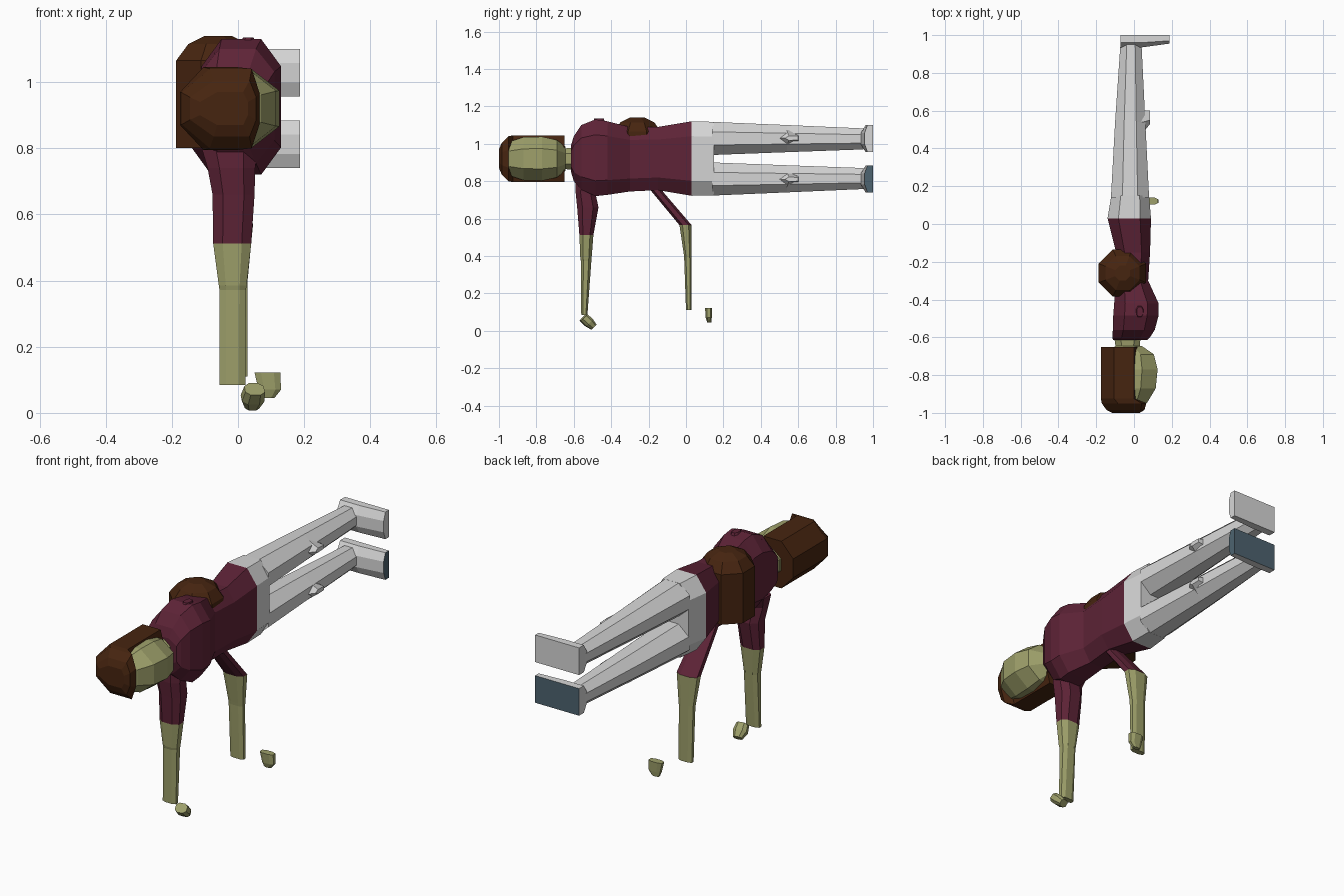
import bpy, bmesh
from mathutils import Vector


def mat(name, r, g, b):
    m = bpy.data.materials.new(name)
    m.diffuse_color = (r, g, b, 1)
    return m


SHIRT = mat("burgundy", 0.112, 0.017, 0.038)
HAIR = mat("dark brown", 0.062, 0.018, 0.005)
SKIN = mat("olive skin", 0.34, 0.35, 0.145)
GREY = mat("light grey", 0.68, 0.68, 0.68)
BLUE = mat("slate blue", 0.075, 0.125, 0.16)
MID = 0.92  # height of the body's plane of symmetry


def loft(name, axis, rings, mats, ca=(0.25, 0.25), cb=0.25, rule=None):
    """Eight-sided tube. Ring: (t, a0, a1, b0, b1), with (a, b) = (x, z) along y
    or (x, y) along z. ca and cb are the corner cuts as parts of the width."""
    bm = bmesh.new()
    loops = []
    for t, a0, a1, b0, b1 in rings:
        p, q, h = (a1 - a0) * ca[0], (a1 - a0) * ca[1], (b1 - b0) * cb
        outline = [(a0 + p, b0), (a1 - q, b0), (a1, b0 + h), (a1, b1 - h),
                   (a1 - q, b1), (a0 + p, b1), (a0, b1 - h), (a0, b0 + h)]
        loops.append([bm.verts.new((a, t, b) if axis == "y" else (a, b, t))
                      for a, b in outline])
    for l0, l1 in zip(loops, loops[1:]):
        for i in range(8):
            j = (i + 1) % 8
            bm.faces.new((l0[i], l0[j], l1[j], l1[i]))
    bm.faces.new(loops[0])
    bm.faces.new(loops[-1])
    return finish(name, bm, mats, rule)


def finish(name, bm, mats, rule=None):
    bmesh.ops.recalc_face_normals(bm, faces=bm.faces)
    if rule:
        for f in bm.faces:
            f.material_index = rule(f)
    me = bpy.data.meshes.new(name)
    bm.to_mesh(me)
    bm.free()
    for m in mats:
        me.materials.append(m)
    ob = bpy.data.objects.new(name, me)
    bpy.context.collection.objects.link(ob)
    return ob


# Torso, lying along y with the chest towards +x
loft("torso", "y", [
    (-0.615, -0.11, 0.07, 0.85, 0.99),
    (-0.60, -0.115, 0.085, 0.80, 1.04),
    (-0.56, -0.112, 0.11, 0.755, 1.10),
    (-0.485, -0.11, 0.13, 0.72, 1.13),
    (-0.42, -0.105, 0.13, 0.727, 1.12),
    (-0.30, -0.095, 0.075, 0.745, 1.09),
    (-0.15, -0.095, 0.085, 0.752, 1.09),
    (0.03, -0.14, 0.09, 0.722, 1.12)], [SHIRT], cb=0.2)

# Crumpled cloth on the upper shoulder
for i, (x, y, z) in enumerate([(0.035, -0.47, 1.135), (-0.05, -0.53, 1.09)]):
    loft("shoulder_fold_%d" % i, "z", [
        (z - 0.07, x - 0.05, x + 0.03, y - 0.05, y + 0.06),
        (z, x - 0.02, x + 0.012, y - 0.02, y + 0.03)], [SHIRT])

# Hips
loft("hips", "y", [(0.03, -0.14, 0.09, 0.722, 1.12),
                   (0.15, -0.12, 0.08, 0.723, 1.117)], [GREY], cb=0.2)

# Legs, kneecaps and feet, mirrored about the middle plane
for side, s in (("upper", 1), ("lower", -1)):
    def span(lo, hi):
        return (MID + lo, MID + hi) if s > 0 else (MID - hi, MID - lo)

    loft(side + "_leg", "y", [
        (0.14, -0.122, 0.08, *span(0.02, 0.197)),
        (0.54, -0.10, 0.06, *span(0.035, 0.18)),
        (0.95, -0.072, 0.04, *span(0.05, 0.162))], [GREY], ca=(0.3, 0.3), cb=0.3)

    bm = bmesh.new()
    zc = MID + s * 0.11
    rim = [(0.46, 0), (0.535, 0.052), (0.605, 0.018), (0.605, -0.018), (0.535, -0.052)]
    base = [bm.verts.new((0.03, y, zc + z)) for y, z in rim]
    top = [bm.verts.new((0.085, y, zc + z)) for y, z in
           [(0.53, 0), (0.55, 0.012), (0.60, 0.01), (0.60, -0.01), (0.55, -0.012)]]
    for i in range(5):
        j = (i + 1) % 5
        bm.faces.new((base[i], base[j], top[j], top[i]))
    bm.faces.new(base)
    bm.faces.new(top)
    finish(side + "_kneecap", bm, [GREY])

    # Foot: thin shoe with bevelled instep; toe points to +x
    bm = bmesh.new()
    loops = []
    for x, y_top, y_rim in ((-0.072, 0.935, 0.96), (0.04, 0.935, 0.96), (0.187, 0.955, 0.97)):
        prof = [(1.0, -0.072), (y_rim, -0.072), (y_top, -0.03),
                (y_top, 0.03), (y_rim, 0.072), (1.0, 0.072)]
        loops.append([bm.verts.new((x, y, MID + s * 0.108 + z)) for y, z in prof])
    for l0, l1 in zip(loops, loops[1:]):
        for i in range(6):
            j = (i + 1) % 6
            bm.faces.new((l0[i], l0[j], l1[j], l1[i]))
    bm.faces.new(loops[0])
    bm.faces.new(loops[-1])
    finish(side + "_foot", bm, [GREY, BLUE],
           lambda f: int(s < 0 and (f.normal.y > 0.9 or f.normal.x > 0.9)))

# Neck and head
loft("neck", "y", [(-0.70, -0.09, 0.025, 0.87, 0.97),
                   (-0.60, -0.105, 0.035, 0.86, 0.98)], [SKIN])
loft("head", "y", [
    (-0.985, -0.06, 0.02, 0.87, 0.97),
    (-0.945, -0.12, 0.07, 0.83, 1.01),
    (-0.87, -0.15, 0.115, 0.805, 1.035),
    (-0.77, -0.15, 0.125, 0.802, 1.038),
    (-0.69, -0.13, 0.105, 0.82, 1.02),
    (-0.645, -0.10, 0.04, 0.855, 0.985)], [SKIN], ca=(0.3, 0.3), cb=0.27)

# Hair on the head
loft("hair", "y", [
    (-1.0, -0.115, 0.03, 0.87, 0.97),
    (-0.985, -0.145, 0.055, 0.835, 1.005),
    (-0.95, -0.17, 0.065, 0.80, 1.04),
    (-0.925, -0.175, 0.02, 0.795, 1.045),
    (-0.65, -0.175, 0.02, 0.795, 1.045)], [HAIR], ca=(0.36, 0.1), cb=0.3)

# Second lock of hair standing across the back
loft("back_hair", "z", [
    (0.80, -0.187, 0.063, -0.385, -0.135),
    (1.065, -0.187, 0.063, -0.385, -0.135),
    (1.115, -0.15, 0.03, -0.35, -0.17),
    (1.14, -0.10, -0.02, -0.30, -0.22)], [HAIR], ca=(0.3, 0.3), cb=0.3)

# Front arm, straight down
loft("front_sleeve", "z", [
    (0.80, -0.11, 0.06, -0.59, -0.46),
    (0.74, -0.092, 0.052, -0.59, -0.485),
    (0.66, -0.077, 0.05, -0.582, -0.468),
    (0.512, -0.075, 0.04, -0.57, -0.495)], [SHIRT])
loft("front_forearm", "z", [
    (0.512, -0.075, 0.04, -0.57, -0.495),
    (0.385, -0.058, 0.026, -0.565, -0.505),
    (0.372, -0.056, 0.024, -0.562, -0.506),
    (0.085, -0.056, 0.022, -0.56, -0.527)], [SKIN])

# Rear arm, slanting back and then down
loft("rear_sleeve", "z", [
    (0.82, -0.065, 0.035, -0.235, -0.175),
    (0.74, -0.065, 0.035, -0.18, -0.12),
    (0.565, -0.075, 0.045, -0.035, 0.03)], [SHIRT])
loft("rear_forearm", "z", [
    (0.565, -0.075, 0.045, -0.035, 0.03),
    (0.41, -0.056, 0.03, -0.012, 0.03),
    (0.395, -0.055, 0.028, -0.01, 0.03),
    (0.11, -0.05, 0.028, 0.0, 0.03)], [SKIN])

# Detached thumbs
thumb = loft("front_thumb", "z", [
    (-0.04, -0.02, 0.025, -0.018, 0.02),
    (-0.005, -0.035, 0.035, -0.026, 0.026),
    (0.035, -0.03, 0.03, -0.026, 0.024)], [SKIN])
thumb.rotation_euler = (0.8, 0, 0.2)
thumb.location = (0.045, -0.523, 0.048)
loft("rear_thumb", "z", [
    (0.045, 0.07, 0.11, 0.113, 0.135),
    (0.07, 0.062, 0.13, 0.105, 0.138),
    (0.122, 0.05, 0.128, 0.102, 0.14)], [SKIN])
